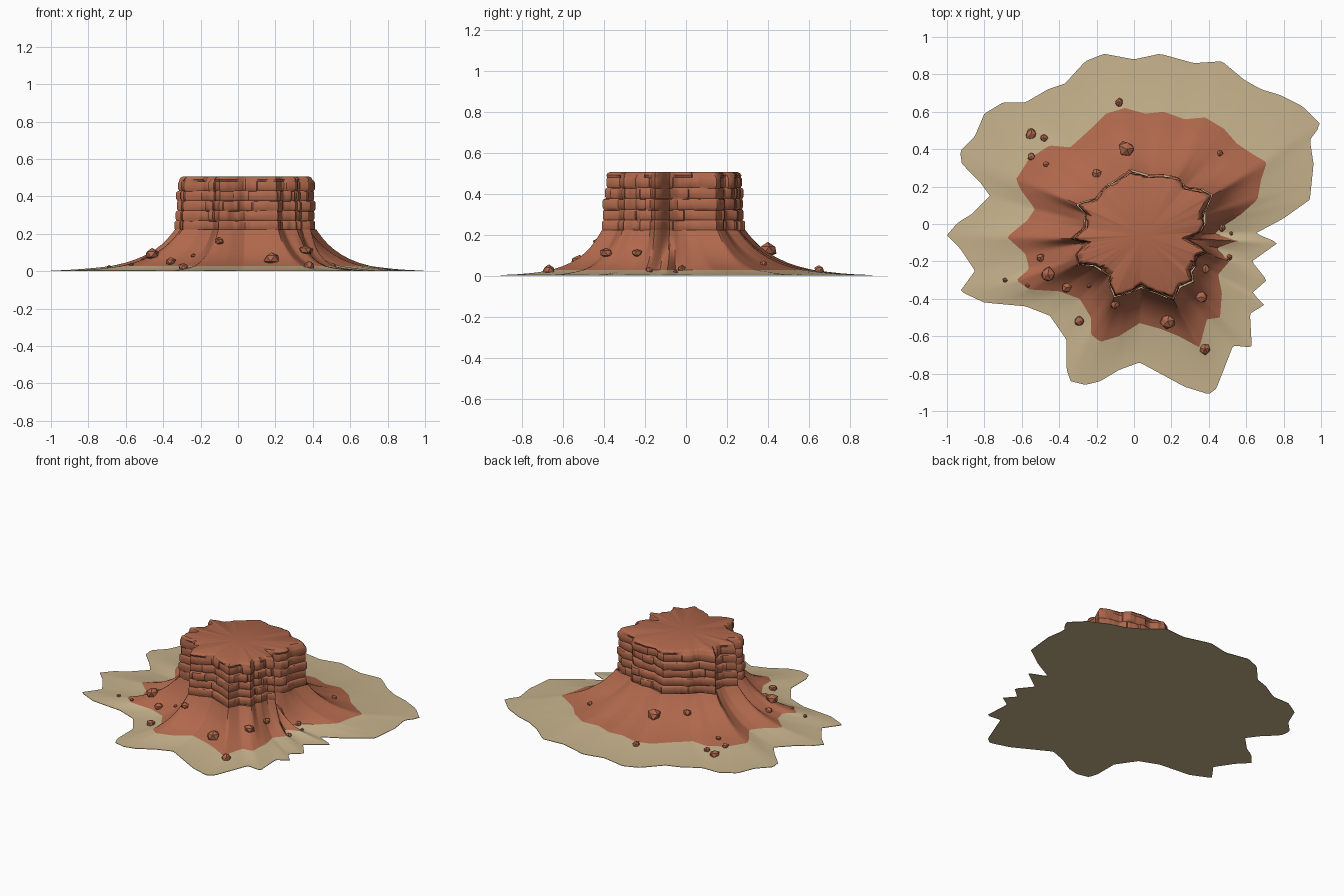
import bpy, bmesh, math, random
from mathutils import Vector, noise
from mathutils.bvhtree import BVHTree

cube = bpy.data.objects.get("Cube")
if cube:
    bpy.data.objects.remove(cube, do_unlink=True)
random.seed(7)
CENTRE = Vector((0.05, -0.06))
SIDES = 300


def material(name, colour):
    mat = bpy.data.materials.new(name)
    mat.use_nodes = True
    mat.diffuse_color = (*colour, 1)
    mat.node_tree.nodes["Principled BSDF"].inputs["Base Color"].default_value = (*colour, 1)
    return mat


terracotta = material("terracotta rock", (0.434, 0.138, 0.072))
sand = material("pale sand", (0.565, 0.445, 0.262))

# Plan outlines, in hundredths of a unit, counter-clockwise pairs of x and y
cliff_plan = [
    41, 15, 35, 18, 27, 19, 23, 24, 16, 25, 8, 25, -2, 28, -10, 22, -15, 19, -20, 13,
    -30, 10, -25, 5, -26, -2, -33, -8, -25, -10, -30, -16, -29, -21, -20, -22, -13, -27,
    -12, -33, -10, -38, -3, -36, 4, -33, 14, -37, 21, -40, 24, -33, 31, -30, 30, -25,
    32, -22, 33, -17, 38, -15, 35, -12, 28, -8, 35, -4, 37, 0, 37, 6]
rock_plan = [
    71, 33, 64, 37, 55, 43, 48, 51, 38, 57, 27, 56, 16, 60, 6, 59, -5, 62, -15, 59, -23, 51,
    -34, 41, -45, 42, -56, 35, -63, 24, -61, 19, -53, 8, -57, 2, -68, -7, -58, -16, -56, -24,
    -63, -30, -56, -35, -40, -36, -29, -40, -23, -50, -23, -59, -18, -63, -8, -60, 3, -53,
    14, -56, 24, -60, 35, -66, 39, -51, 46, -50, 47, -37, 45, -27, 51, -20, 44, -13,
    55, -9, 43, -5, 49, 0, 57, 5, 66, 13, 68, 24]
sand_plan = [
    100, 53, 90, 63, 78, 69, 68, 72, 59, 77, 47, 87, 32, 86, 14, 91, 0, 88, -16, 91, -26, 87,
    -37, 75, -46, 72, -58, 65, -70, 65, -80, 59, -85, 47, -93, 39, -92, 32, -82, 22, -77, 15,
    -87, 5, -94, 1, -100, -6, -93, -13, -85, -25, -93, -36, -80, -42, -58, -44, -45, -49,
    -36, -62, -36, -78, -34, -84, -26, -86, -18, -84, -8, -78, 3, -74, 16, -81, 27, -87,
    40, -91, 44, -88, 53, -65, 63, -66, 62, -48, 70, -43, 63, -37, 71, -30, 63, -20, 77, -10,
    65, -5, 80, 3, 94, 13, 96, 32, 94, 45]


def polar(plan):
    """Distance from the centre to the outline for every direction."""
    pts = [Vector(p) / 100 - CENTRE for p in zip(plan[::2], plan[1::2])]
    radii = []
    for i in range(SIDES):
        a = math.tau * i / SIDES
        d = Vector((math.cos(a), math.sin(a)))
        best = 0
        for p, q in zip(pts, pts[1:] + pts[:1]):
            e = q - p
            det = d.cross(e)
            if abs(det) > 1e-9 and -0.001 <= p.cross(d) / det <= 1.001:
                best = max(best, p.cross(e) / det)
        radii.append(best)
    return radii


def blend(a, b, t):
    return [p + (q - p) * t for p, q in zip(a, b)]


def build(name, bm, mat, angle):
    bmesh.ops.recalc_face_normals(bm, faces=bm.faces)
    mesh = bpy.data.meshes.new(name)
    bm.to_mesh(mesh)
    bm.free()
    mesh.materials.append(mat)
    ob = bpy.data.objects.new(name, mesh)
    bpy.context.collection.objects.link(ob)
    bpy.ops.object.select_all(action="DESELECT")
    ob.select_set(True)
    bpy.context.view_layer.objects.active = ob
    bpy.ops.object.shade_smooth_by_angle(angle=math.radians(angle))
    return ob


def loft(name, rings, mat, angle, cap_first=False, cap_last=False):
    """Skin a stack of (radii, height) rings, with optional end caps."""
    bm = bmesh.new()
    rows = []
    for radii, z in rings:
        row = []
        for i, r in enumerate(radii):
            a = math.tau * i / SIDES
            row.append(bm.verts.new((CENTRE.x + r * math.cos(a), CENTRE.y + r * math.sin(a), z)))
        rows.append(row)
    for low, high in zip(rows, rows[1:]):
        for i in range(SIDES):
            j = (i + 1) % SIDES
            bm.faces.new((low[i], low[j], high[j], high[i]))
    for wanted, (_, z), row in ((cap_first, rings[0], rows[0]), (cap_last, rings[-1], rows[-1])):
        if wanted:
            hub = bm.verts.new((CENTRE.x, CENTRE.y, z))
            for i in range(SIDES):
                bm.faces.new((row[i], row[(i + 1) % SIDES], hub))
    return build(name, bm, mat, angle)


cliff, rock, edge = polar(cliff_plan), polar(rock_plan), polar(sand_plan)


# Cliff: stacked strata with weathered blocks and a worn rim
def stratum(offset, level):
    radii = []
    for i, r in enumerate(cliff):
        a = math.tau * i / SIDES
        block = noise.cell(Vector((a * 4 + level * 0.37, level + 0.5, 0.5)))
        crack = noise.noise(Vector((math.cos(a) * 9, math.sin(a) * 9, level * 0.4)))
        radii.append(r + offset + 0.008 * block + 0.007 * crack)
    return radii


cliff_rings = [(blend(cliff, rock, 0.01), 0.18)]
layers = 5
base, step = 0.215, 0.053
for k in range(layers):
    z = base + k * step
    lean = 0.008 - 0.003 * k
    cliff_rings += [(stratum(lean - 0.006, k), z + 0.003), (stratum(lean, k), z + 0.012),
                    (stratum(lean, k), z + step - 0.008), (stratum(lean - 0.004, k), z + step - 0.002)]
cliff_rings += [(stratum(-0.008, layers), 0.49), (stratum(-0.014, layers), 0.5),
                (stratum(-0.025, layers), 0.505)]
loft("cliff", cliff_rings, terracotta, 35, cap_last=True)

# Slope: concave fluted skirt from the cliff foot to the sand
profile = [(0, 0.222), (0.04, 0.205), (0.12, 0.175), (0.22, 0.143), (0.34, 0.113),
           (0.48, 0.086), (0.63, 0.063), (0.8, 0.044), (1, 0.028)]
foot = [r + 0.012 for r in cliff]
slope_rings = [(blend(foot, rock, t), z) for t, z in profile]
slope = loft("slope", slope_rings, terracotta, 40)

# Sand apron: thin skirt with a flat underside
apron_rings = [(blend(rock, edge, t), 0.003 + 0.025 * (1 - t) ** 1.6)
               for t in (0, 0.15, 0.3, 0.5, 0.75, 1)]
apron = loft("sand_apron", apron_rings + [(edge, 0)], sand, 40, cap_last=True)

# Fallen boulders: x, y, radius in hundredths, dropped onto the ground
boulders = [
    (-8, 65, 2.5), (-55, 48, 3), (-48, 46, 2.2), (-55, 36, 2), (-47, 32, 1.6), (-20, 27, 2.5),
    (-4, 40, 4.6), (46, 38, 1.7), (47, -2, 2), (52, -5, 1.2), (51, -18, 1.8), (38, -24, 2.5),
    (36, -39, 3.2), (18, -52, 4.2), (38, -67, 3), (-10, -43, 2.4), (-29, -52, 2.7),
    (-36, -34, 2.7), (-46, -27, 4.1), (-50, -18, 2.3), (-57, -33, 1.2), (-69, -30, 1.3),
    (-24, -33, 1.3)]
graph = bpy.context.evaluated_depsgraph_get()
grounds = [BVHTree.FromObject(ob, graph) for ob in (slope, apron)]
bm = bmesh.new()
for x, y, size in boulders:
    spot, size = Vector((x, y, 100)) / 100, size / 100
    hits = [tree.ray_cast(spot, Vector((0, 0, -1)))[0] for tree in grounds]
    spot.z = max([h.z for h in hits if h] + [0]) + size * 0.3
    made = bmesh.ops.create_icosphere(bm, subdivisions=1, radius=size)["verts"]
    turn = random.uniform(0, math.tau)
    for v in made:
        p = v.co * random.uniform(0.85, 1.2)
        p.z *= 0.8
        c, s = math.cos(turn), math.sin(turn)
        v.co = spot + Vector((p.x * c - p.y * s, p.x * s + p.y * c, p.z))
        v.co.z = max(v.co.z, 0.002)
build("boulders", bm, terracotta, 20)
